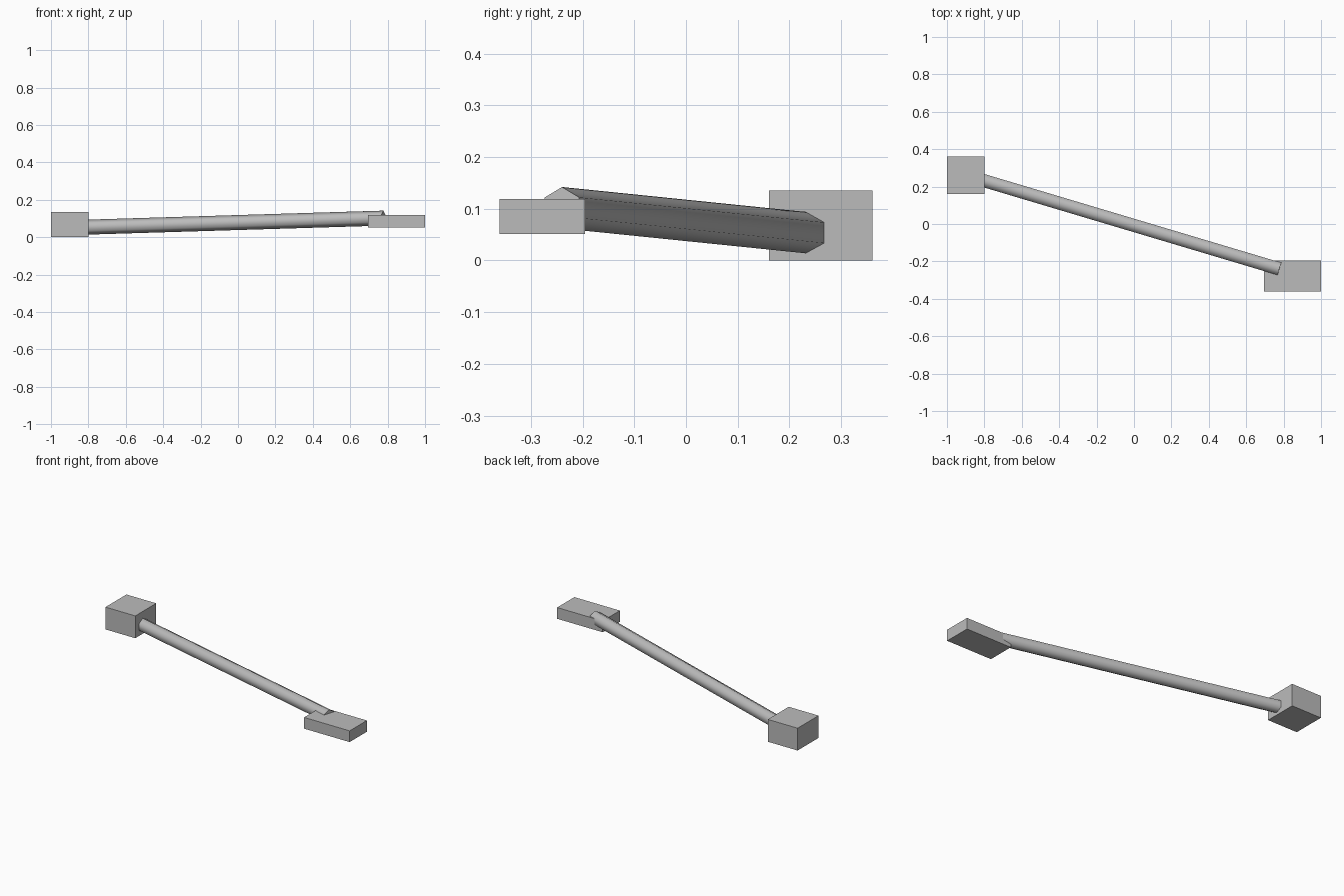
import bpy
from mathutils import Vector

cube = bpy.data.objects.get("Cube")
if cube:
    bpy.data.objects.remove(cube, do_unlink=True)

# Single plain material
grey = bpy.data.materials.new("plain grey")
grey.use_nodes = True
colour = (0.5, 0.5, 0.5, 1)
grey.diffuse_color = colour
grey.node_tree.nodes["Principled BSDF"].inputs["Base Color"].default_value = colour


def block(name, low, high):
    low, high = Vector(low), Vector(high)
    bpy.ops.mesh.primitive_cube_add(size=1, location=(low + high) / 2)
    obj = bpy.context.object
    obj.name = name
    obj.scale = high - low
    bpy.ops.object.transform_apply(location=False, rotation=False, scale=True)
    obj.data.materials.append(grey)


def hex_rod(name, start, end, radius):
    start, end = Vector(start), Vector(end)
    axis = end - start
    bpy.ops.mesh.primitive_cylinder_add(
        vertices=6, radius=radius, depth=axis.length, location=(start + end) / 2,
        rotation=axis.to_track_quat('Z', 'Y').to_euler())
    obj = bpy.context.object
    obj.name = name
    obj.data.materials.append(grey)
    # Soft sides, crisp end caps
    bpy.ops.object.shade_smooth_by_angle(angle=1.2)


# End blocks
block("tall_end_block", (-1, 0.16, 0), (-0.8, 0.36, 0.135))
block("flat_end_block", (0.695, -0.36, 0.051), (1, -0.195, 0.119))

# Slanted rod joining the blocks
hex_rod("connecting_rod", (-0.83, 0.24, 0.053), (0.778, -0.24, 0.102), 0.04)
